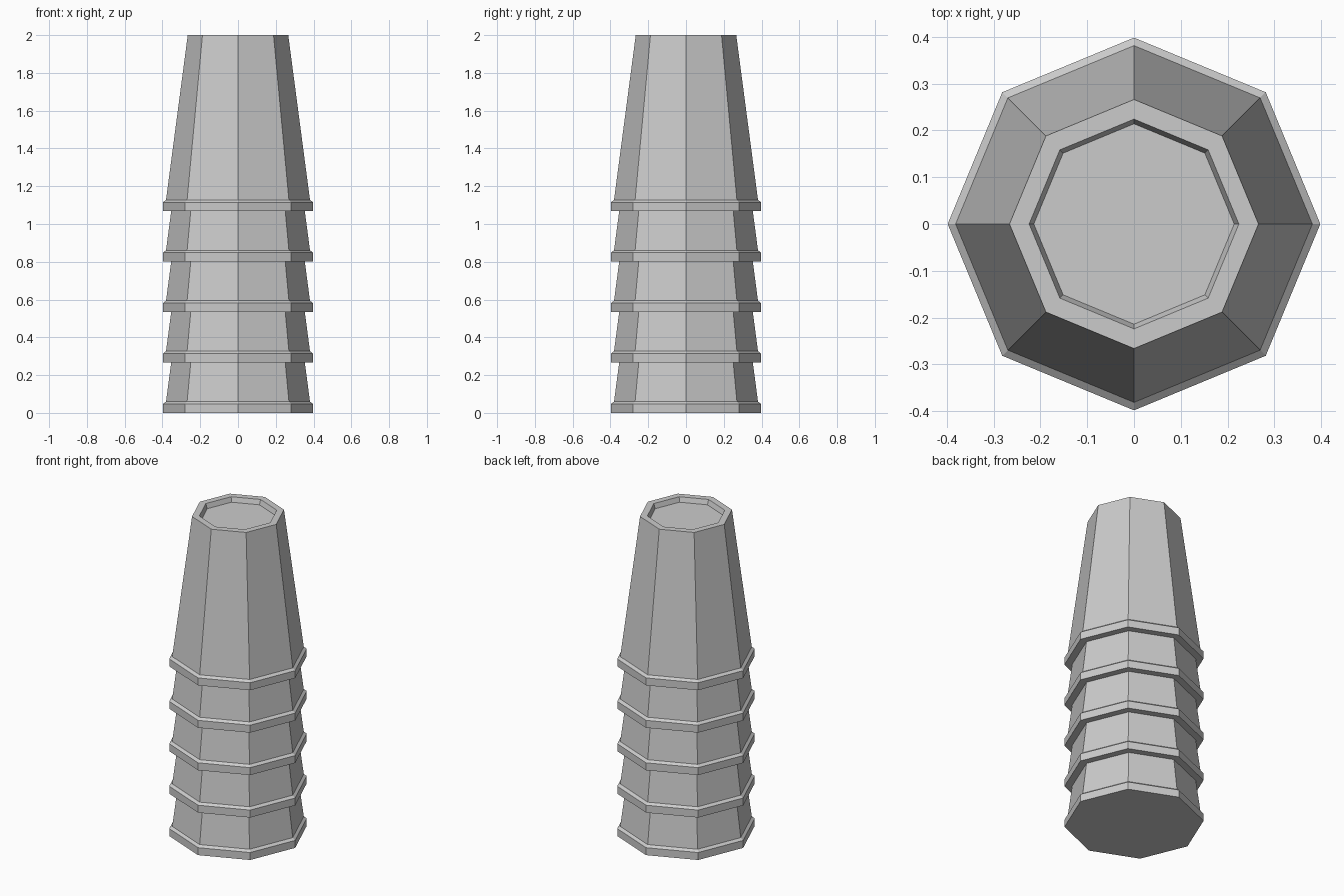
import bpy
import bmesh
from math import cos, sin, pi

cube = bpy.data.objects.get("Cube")
if cube:
    bpy.data.objects.remove(cube, do_unlink=True)

SIDES = 8
CUPS = 5
SPACING = 0.267
HEIGHT = 2 - SPACING * (CUPS - 1)

grey = bpy.data.materials.new("light grey plastic")
grey.use_nodes = True
colour = (0.6, 0.6, 0.6, 1)
grey.diffuse_color = colour
grey.node_tree.nodes["Principled BSDF"].inputs["Base Color"].default_value = colour

# Upside-down cup outline (radius, height): lip, bevel, wall, recessed base
PROFILE = [
    (0.398, 0), (0.398, 0.047), (0.381, 0.06),
    (0.266, HEIGHT), (0.224, HEIGHT), (0.214, HEIGHT - 0.03),
]


def make_cup(name, z):
    """Sweep the outline round eight sides and cap both ends."""
    bm = bmesh.new()
    rings = [[bm.verts.new((r * cos(2 * pi * i / SIDES), r * sin(2 * pi * i / SIDES), h))
              for i in range(SIDES)] for r, h in PROFILE]
    for low, high in zip(rings, rings[1:]):
        for i in range(SIDES):
            j = (i + 1) % SIDES
            bm.faces.new((low[i], low[j], high[j], high[i]))
    bm.faces.new(rings[0][::-1])
    bm.faces.new(rings[-1])
    mesh = bpy.data.meshes.new(name)
    bm.to_mesh(mesh)
    bm.free()
    mesh.materials.append(grey)
    cup = bpy.data.objects.new(name, mesh)
    cup.location.z = z
    bpy.context.collection.objects.link(cup)


# Stack of nested cups
for n in range(CUPS):
    make_cup(f"cup_{n + 1}", n * SPACING)
